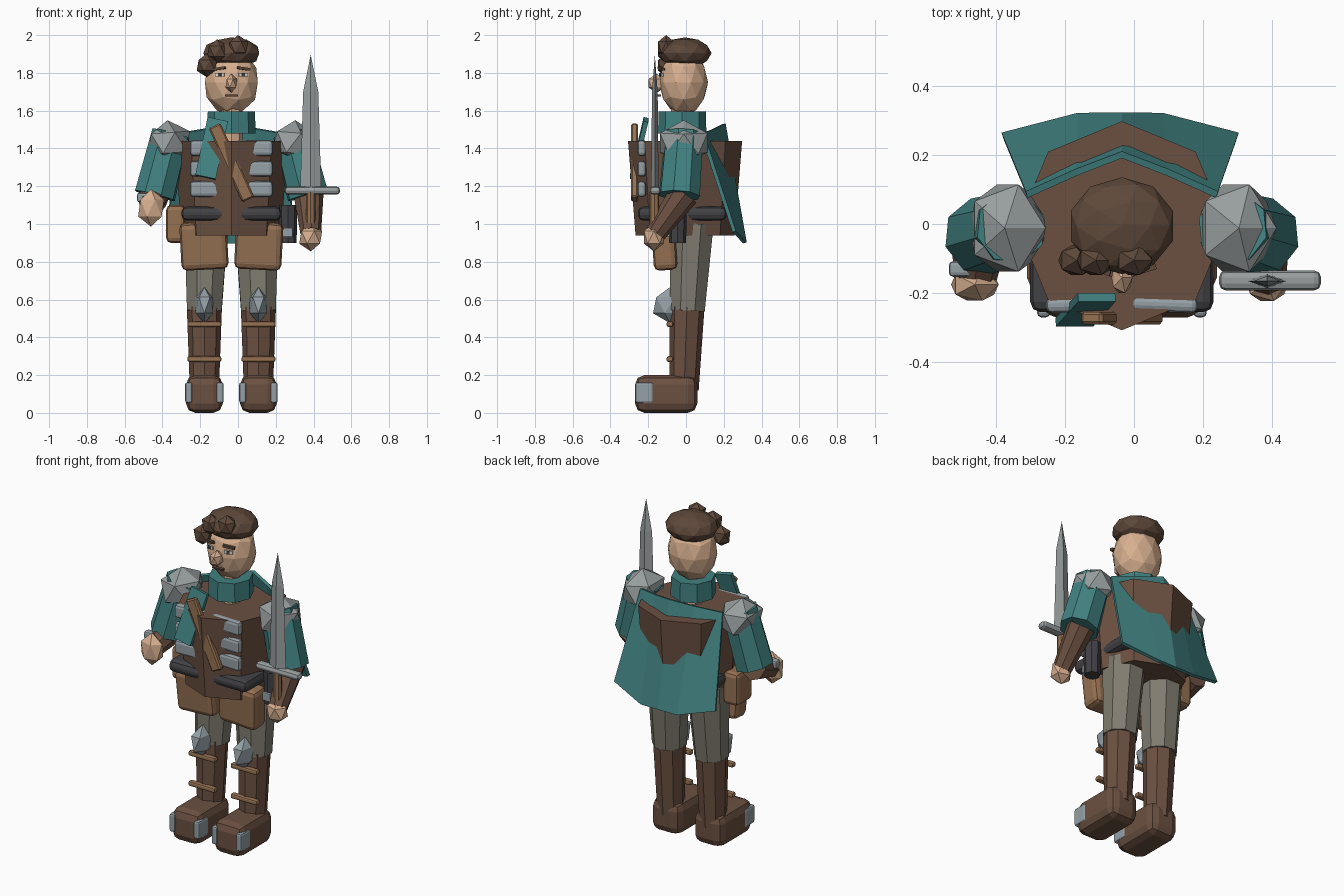
import bpy, bmesh, math
from mathutils import Vector, Matrix, Euler

if "Cube" in bpy.data.objects:
    bpy.data.objects.remove(bpy.data.objects["Cube"])

CX = -0.035  # body axis sits left of centre because the sword widens the right side


def mat(name, rgb):
    m = bpy.data.materials.new(name)
    lin = [((c / 255 + 0.055) / 1.055) ** 2.4 for c in rgb]
    m.diffuse_color = (*lin, 1)
    m.use_nodes = True
    m.node_tree.nodes["Principled BSDF"].inputs["Base Color"].default_value = m.diffuse_color
    return m


SKIN = mat("skin", (216, 176, 144))
TEAL = mat("teal cloth", (66, 130, 130))
BROWN = mat("dark leather", (107, 80, 65))
HAIR = mat("hair brown", (94, 72, 58))
TROUSER = mat("grey trousers", (128, 124, 112))
TAN = mat("tan leather", (150, 113, 82))
STEEL = mat("steel", (152, 158, 158))
PLATE = mat("plate blue grey", (148, 160, 166))
DARK = mat("charcoal", (66, 66, 70))
WHITE = mat("eye white", (225, 220, 210))


def finish(bm, name, material):
    bmesh.ops.recalc_face_normals(bm, faces=bm.faces)
    me = bpy.data.meshes.new(name)
    bm.to_mesh(me)
    bm.free()
    me.materials.append(material)
    ob = bpy.data.objects.new(name, me)
    bpy.context.collection.objects.link(ob)
    ob.location.x = CX
    return ob


def box(name, c, size, material, bevel=0.0, rot=(0, 0, 0), segs=2):
    bm = bmesh.new()
    bmesh.ops.create_cube(bm, size=1)
    bmesh.ops.scale(bm, vec=size, verts=bm.verts)
    if bevel:
        bmesh.ops.bevel(bm, geom=bm.edges[:], offset=bevel, segments=segs,
                        profile=0.5, affect='EDGES')
    r = Euler([math.radians(a) for a in rot]).to_matrix().to_4x4()
    bmesh.ops.transform(bm, matrix=Matrix.Translation(c) @ r, verts=bm.verts)
    return finish(bm, name, material)


def ico(name, c, r, material, sub=1, rot=(0, 0, 0)):
    bm = bmesh.new()
    bmesh.ops.create_icosphere(bm, subdivisions=sub, radius=1)
    e = Euler([math.radians(a) for a in rot]).to_matrix().to_4x4()
    s = Matrix.Diagonal((*r, 1))
    bmesh.ops.transform(bm, matrix=Matrix.Translation(c) @ e @ s, verts=bm.verts)
    return finish(bm, name, material)


def limb(name, a, b, ra, rb, material, n=8):
    """Tapered prism from point a to point b."""
    a, b = Vector(a), Vector(b)
    d = b - a
    bm = bmesh.new()
    bmesh.ops.create_cone(bm, cap_ends=True, segments=n, radius1=ra, radius2=rb, depth=d.length)
    if abs(d.x) < 1e-6 and abs(d.y) < 1e-6:
        q = Matrix.Identity(4)
        if d.z < 0:
            q = Matrix.Rotation(math.pi, 4, 'X')
    else:
        q = d.to_track_quat('Z', 'Y').to_matrix().to_4x4()
    bmesh.ops.transform(bm, matrix=Matrix.Translation((a + b) / 2) @ q, verts=bm.verts)
    return finish(bm, name, material)


# Torso, neck and collar
limb("tunic", (0, -.005, .94), (0, -.005, 1.44), .262, .302, BROWN)
limb("neck", (0, -.02, 1.4), (0, -.02, 1.62), .06, .06, SKIN)
limb("collar", (0, -.02, 1.48), (0, -.02, 1.595), .128, .125, TEAL)
box("belt", (0, -.02, 1.055), (.53, .47, .075), DARK, .03)

# Head, hair and face
ico("head", (0, -.013, 1.75), (.147, .13, .175), SKIN, 2)
ico("hair", (0, -.005, 1.905), (.155, .14, .083), HAIR, 2)
for x, z in ((.035, 1.937), (-.075, 1.915), (-.13, 1.84)):
    ico("hair_curl", (x, -.105, z), (.06, .05, .063), HAIR)
ico("nose", (0, -.155, 1.745), (.034, .052, .05), SKIN)
box("mouth", (0, -.142, 1.68), (.07, .02, .009), HAIR)

# Mirrored parts
for s, side in ((-1, "left"), (1, "right")):
    box(side + "_eye", (s * .062, -.13, 1.79), (.05, .009, .02), WHITE, rot=(0, 0, s * 18))
    box(side + "_pupil", (s * .062, -.134, 1.79), (.018, .009, .02), DARK, rot=(0, 0, s * 18))
    box(side + "_brow", (s * .065, -.131, 1.823), (.068, .02, .014), HAIR, rot=(0, s * 8, s * 18))
    # Leg
    x = s * .143
    box(side + "_boot", (x, -.105, .1), (.195, .33, .2), BROWN, .05)
    for t in (-1, 1):
        box(side + "_toe_plate", (x + t * .083, -.222, .107), (.038, .095, .11), PLATE, .012)
    limb(side + "_shin", (x, -.01, .12), (x, .005, .56), .077, .093, BROWN)
    limb(side + "_thigh", (x, .007, .54), (x * .93, .03, 1.0), .099, .125, TROUSER)
    ico(side + "_knee_guard", (x, -.085, .57), (.1, .055, .095), PLATE, 1, (0, 0, 90))
    for z in (.285, .47):
        box(side + "_shin_strap", (x, -.085, z), (.18, .035, .03), TAN, .01)
    box(side + "_thigh_guard", (s * .145, -.115, .885), (.25, .125, .25), TAN, .03, (4, s * 3, 0))
    # Chest plates
    for z in (1.185, 1.292, 1.402):
        box(side + "_chest_plate", (s * .122, -.232, z), (.195, .045, .083), PLATE, .017,
            (0, 0, -s * 2))
    # Shoulder and sleeve
    ico(side + "_pauldron", (s * .33, -.012, 1.43), (.127, .148, .12), STEEL, 1, (0, s * 4, 0))
    limb(side + "_sleeve", (s * .32, -.01, 1.48), (s * .405, -.035, 1.15), .105, .113, TEAL)

# Left forearm, reaching forward
limb("left_forearm", (-.41, -.02, 1.15), (-.425, -.17, 1.09), .085, .06, BROWN)
ico("left_hand", (-.425, -.175, 1.085), (.077, .055, .1), SKIN)
box("left_bracer_plate", (-.45, -.13, 1.14), (.1, .045, .05), PLATE, .012)

# Right forearm holding the sword
limb("right_forearm", (.408, -.01, 1.16), (.42, -.16, .95), .08, .055, BROWN)
ico("right_hand", (.42, -.17, .93), (.068, .062, .075), SKIN)
limb("sword_grip", (.42, -.167, .92), (.42, -.167, 1.17), .025, .025, TAN)
box("sword_guard", (.428, -.163, 1.177), (.295, .058, .044), STEEL, .02)

# Sword blade: diamond section swept up to a point
bm = bmesh.new()
rings = []
for z, w, t in ((1.18, .056, .02), (1.7, .04, .015)):
    rings.append([bm.verts.new((.42 + w * cx, -.165 + t * cy, z))
                  for cx, cy in ((1, 0), (0, 1), (-1, 0), (0, -1))])
tip = bm.verts.new((.42, -.165, 1.895))
for i in range(4):
    j = (i + 1) % 4
    bm.faces.new((rings[0][i], rings[0][j], rings[1][j], rings[1][i]))
    bm.faces.new((rings[1][i], rings[1][j], tip))
bm.faces.new(rings[0])
finish(bm, "sword_blade", STEEL)

# Cape: folded sheet behind the back, the tunic pokes through it
top = ((-.275, .085, 1.48), (-.13, .15, 1.505), (0, .2, 1.53), (.13, .15, 1.505), (.275, .085, 1.48))
low = ((-.345, .255, .96), (-.125, .312, .9), (0, .312, .9), (.115, .312, .9), (.335, .255, .96))
bm = bmesh.new()
tv = [bm.verts.new(p) for p in top]
lv = [bm.verts.new(p) for p in low]
for i in range(4):
    bm.faces.new((tv[i], lv[i], lv[i + 1], tv[i + 1]))
cape = finish(bm, "cape", TEAL)
sol = cape.modifiers.new("thickness", 'SOLIDIFY')
sol.thickness = .02
sol.offset = 0

# Front strap and scarf tail
box("chest_strap", (0, -.272, 1.325), (.068, .036, .43), TAN, .008, (0, -24.5, 0), 1)
box("scarf_tail", (-.105, -.248, 1.4), (.11, .025, .32), TEAL, 0, (-13, 12, 0))

# Hip gear
box("left_hip_pouch", (-.295, -.03, 1.0), (.1, .16, .2), TAN, .025)
limb("right_hip_case", (.3, -.045, .9), (.3, -.045, 1.1), .045, .05, DARK)
box("right_hip_buckle", (.29, -.095, .955), (.07, .02, .05), PLATE, .006)
